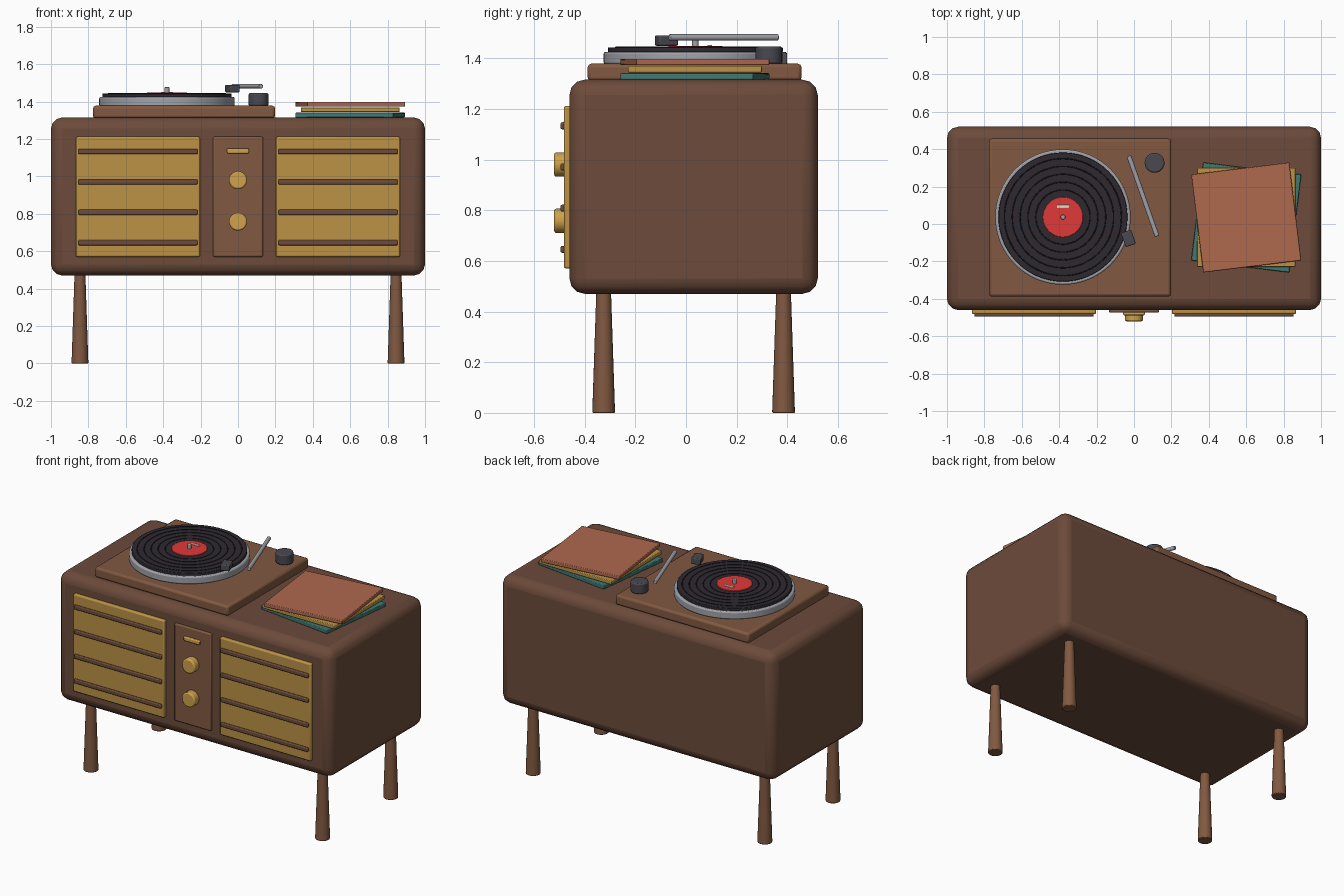
import bpy
from math import radians, pi

if "Cube" in bpy.data.objects:
    bpy.data.objects.remove(bpy.data.objects["Cube"])


def mat(name, r, g, b):
    m = bpy.data.materials.new(name)
    m.diffuse_color = (r, g, b, 1)
    m.use_nodes = True
    m.node_tree.nodes["Principled BSDF"].inputs["Base Color"].default_value = m.diffuse_color
    return m


WALNUT = mat("walnut", .15, .07, .043)
WOOD = mat("light_wood", .22, .10, .053)
CLOTH = mat("speaker_cloth", .50, .29, .06)
BRASS = mat("brass", .62, .36, .07)
METAL = mat("metal", .36, .37, .40)
DARK = mat("dark_grey", .065, .065, .08)
VINYL = mat("vinyl", .027, .022, .03)
GROOVE = mat("groove", .012, .010, .014)
RED = mat("label_red", .75, .04, .04)
CREAM = mat("cream", .80, .72, .58)
ORANGE = mat("sleeve_orange", .43, .14, .076)
TEAL = mat("sleeve_teal", .053, .19, .17)


def finish(name, m, bevel, segs):
    ob = bpy.context.object
    ob.name = name
    ob.data.materials.append(m)
    if bevel:
        b = ob.modifiers.new("bevel", 'BEVEL')
        b.width, b.segments = bevel, segs
        b.limit_method, b.angle_limit = 'ANGLE', radians(40)
    bpy.ops.object.shade_smooth_by_angle(angle=radians(35))
    return ob


def box(name, m, x, y, z, bevel=0.0, segs=2, rot=0.0):
    """Box from (min, max) pairs, turned about its own vertical axis."""
    lo, hi = zip(x, y, z)
    bpy.ops.mesh.primitive_cube_add(size=1, location=[(a + b) / 2 for a, b in zip(lo, hi)])
    ob = bpy.context.object
    ob.scale = [b - a for a, b in zip(lo, hi)]
    bpy.ops.object.transform_apply(location=False, rotation=False, scale=True)
    ob.rotation_euler.z = radians(rot)
    return finish(name, m, bevel, segs)


def disc(name, m, loc, r, depth, bevel=0.0, verts=48, rot=(0, 0, 0), top=None):
    bpy.ops.mesh.primitive_cone_add(vertices=verts, radius1=r, radius2=r if top is None else top,
                                    depth=depth, location=loc, rotation=rot)
    return finish(name, m, bevel, 2)


# Cabinet and legs
box("cabinet", WALNUT, (-1, 1), (-.46, .52), (.47, 1.315), .06, 3)
for sx, side in ((-1, "left"), (1, "right")):
    for y, end in ((-.325, "front"), (.385, "back")):
        disc(f"{end}_{side}_leg", WOOD, (sx * .845, y, .24), .045, .48, .004, 24, top=.029)

# Speaker panels with slats
for cx, side in ((-.535, "left"), (.535, "right")):
    box(f"{side}_speaker", CLOTH, (cx - .332, cx + .332), (-.482, -.44), (.57, 1.212), .008)
    for i in range(4):
        z = 1.133 - i * .1625
        box(f"{side}_slat_{i + 1}", WALNUT, (cx - .319, cx + .319), (-.495, -.47),
            (z - .014, z + .014), .006)

# Control panel, indicator and knobs
box("control_panel", WOOD, (-.134, .134), (-.474, -.44), (.57, 1.212), .008)
box("indicator", BRASS, (-.058, .058), (-.488, -.465), (1.122, 1.15), .006)
for i, z in enumerate((.98, .758)):
    disc(f"knob_{i + 1}", BRASS, (0, -.49, z), .048, .06, .008, 32, (pi / 2, 0, 0))

# Turntable deck, platter and record
PX, PY = -.38, .037
box("deck", WOOD, (-.775, .198), (-.388, .456), (1.31, 1.378), .014)
disc("platter", METAL, (PX, PY, 1.4), .362, .05, .008, 64)
disc("record", VINYL, (PX, PY, 1.433), .345, .02, .003, 64)
for i in range(5):
    bpy.ops.mesh.primitive_torus_add(major_radius=.145 + i * .042, minor_radius=.0035,
                                     major_segments=64, minor_segments=8,
                                     location=(PX, PY, 1.4425))
    finish(f"groove_{i + 1}", GROOVE, 0, 1)
disc("label", RED, (PX, PY, 1.443), .107, .01, .002)
box("label_mark", CREAM, (PX - .033, PX + .033), (.085, .103), (1.445, 1.452), .002)
disc("spindle", METAL, (PX, PY, 1.458), .013, .038, .003, 20)

# Tonearm, its head and pivot
ARM = 19.4
disc("tonearm", METAL, (.048, .149, 1.482), .0125, .455, .003, 20, (pi / 2, 0, radians(ARM)))
box("tonearm_head", DARK, (-.059, -.001), (-.117, -.037), (1.449, 1.49), .006, rot=ARM)
disc("tonearm_pivot", DARK, (.11, .327, 1.411), .053, .07, .008, 32)

# Stack of record sleeves
for i, (name, m, rot) in enumerate((("lower", TEAL, -7), ("middle", CLOTH, 0), ("upper", ORANGE, 7))):
    z = 1.328 + i * .0285
    box(f"{name}_sleeve", m, (.336, .864), (-.229, .299), (z - .0125, z + .0125), .004, rot=rot)
